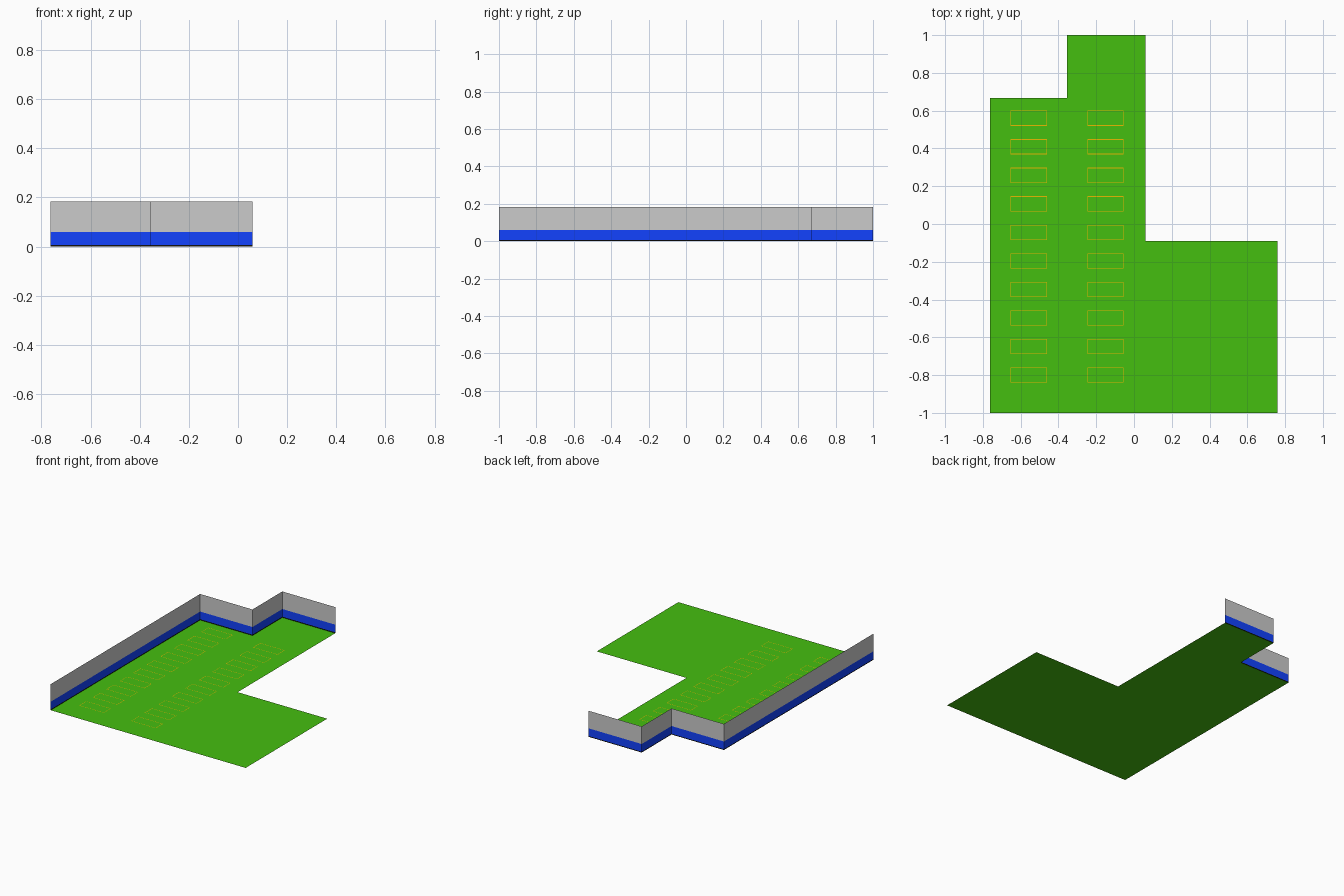
import bpy, bmesh

if "Cube" in bpy.data.objects:
    bpy.data.objects.remove(bpy.data.objects["Cube"])


def material(name, color):
    m = bpy.data.materials.new(name)
    m.diffuse_color = (*color, 1)
    m.use_nodes = True
    m.node_tree.nodes["Principled BSDF"].inputs["Base Color"].default_value = m.diffuse_color
    return m


def make_object(name, bm, mat=None):
    mesh = bpy.data.meshes.new(name)
    bm.to_mesh(mesh)
    bm.free()
    ob = bpy.data.objects.new(name, mesh)
    bpy.context.collection.objects.link(ob)
    if mat:
        mesh.materials.append(mat)
    return ob


def wall_band(name, path, z0, z1, mat=None):
    """Thin sheet standing along the path between two heights."""
    bm = bmesh.new()
    low = [bm.verts.new((x, y, z0)) for x, y in path]
    high = [bm.verts.new((x, y, z1)) for x, y in path]
    for i in range(len(path) - 1):
        bm.faces.new((low[i], low[i + 1], high[i + 1], high[i]))
    return make_object(name, bm, mat)


green = material("floor_green", (0.06, 0.52, 0.005))
blue = material("wall_blue", (0.006, 0.055, 1.0))
black = material("skirting_black", (0.005, 0.005, 0.005))
yellow = material("marking_yellow", (0.8, 0.5, 0.0))

# Walls run along the left and stepped back edges
wall_path = [(-0.763, -1), (-0.763, 0.667), (-0.354, 0.667),
             (-0.354, 1), (0.06, 1)]

# Floor
bm = bmesh.new()
outline = wall_path + [(0.06, -0.09), (0.76, -0.09), (0.76, -1)]
bm.faces.new([bm.verts.new((x, y, 0)) for x, y in reversed(outline)])
make_object("floor", bm, green)

# Skirting, painted lower wall, plain upper wall
wall_band("skirting", wall_path, 0.0, 0.006, black)
wall_band("lower_wall", wall_path, 0.006, 0.06, blue)
wall_band("upper_wall", wall_path, 0.06, 0.184)

# Two columns of outlined floor bays
bm = bmesh.new()
W, H, T, Z = 0.192, 0.08, 0.003, 0.001
for left in (-0.653, -0.247):
    for row in range(10):
        top = 0.6 - row * 0.151
        rings = []
        for d in (0, T):
            x0, x1 = left + d, left + W - d
            y0, y1 = top - H + d, top - d
            rings.append([bm.verts.new((x, y, Z)) for x, y in
                          ((x0, y0), (x1, y0), (x1, y1), (x0, y1))])
        outer, inner = rings
        for i in range(4):
            j = (i + 1) % 4
            bm.faces.new((outer[i], outer[j], inner[j], inner[i]))
make_object("floor_markings", bm, yellow)
